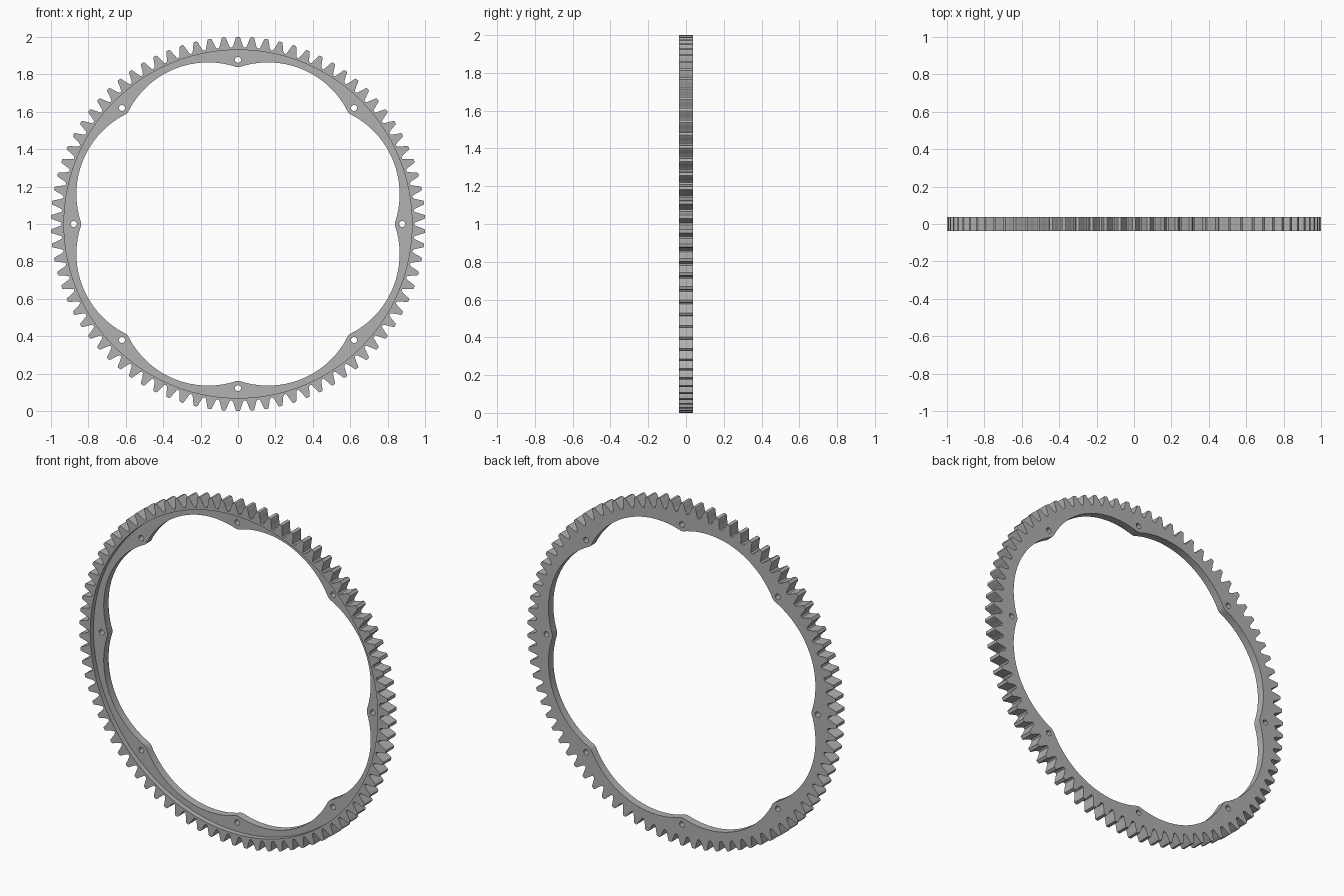
import bpy
import bmesh
from math import sin, cos, pi, radians, asin
from mathutils import Matrix

if "Cube" in bpy.data.objects:
    bpy.data.objects.remove(bpy.data.objects["Cube"], do_unlink=True)

TEETH = 82
LOBES = 8
HALF = 0.0375          # half the thickness
RECESS = 0.03          # depth of the front step
STEP_R = 0.93          # radius of the front step
CORNER_R = 0.836       # inward points that carry the bolt holes
LOBE_C, HOLE_R = 0.418, 0.877

steel = bpy.data.materials.new("grey steel")
steel.use_nodes = True
grey = (0.44, 0.44, 0.44, 1)
steel.diffuse_color = grey
steel.node_tree.nodes["Principled BSDF"].inputs["Base Color"].default_value = grey


def polar(r, a):
    # angle measured clockwise from the top
    return (r * sin(a), r * cos(a))


def circle(cx, cy, r, n):
    return [(cx + r * sin(2 * pi * i / n), cy + r * cos(2 * pi * i / n)) for i in range(n)]


def gear_outline():
    pitch = 2 * pi / TEETH
    half = [(0.11, 1.0), (0.155, 0.995), (0.25, 0.973), (0.37, 0.95), (0.43, 0.944)]
    tooth = [(-f, r) for f, r in reversed(half)] + half
    return [polar(r, (k + f) * pitch) for k in range(TEETH) for f, r in tooth]


def lobed_outline(steps=24):
    # each lobe is an arc running from one inward point to the next
    pts = []
    sector = 2 * pi / LOBES
    dx, dy = CORNER_R * sin(sector / 2), CORNER_R * cos(sector / 2) - LOBE_C
    rad = (dx * dx + dy * dy) ** 0.5
    sweep = asin(dx / rad)
    for k in range(LOBES):
        mid = (k + 0.5) * sector
        cx, cy = polar(LOBE_C, mid)
        for i in range(steps + 1):
            t = sweep * 0.98 * (2 * i / steps - 1)
            x, y = polar(rad, mid + t)
            pts.append((cx + x, cy + y))
    return pts


def extruded(name, outlines, depth):
    # fill nested outlines as one plate with holes
    curve = bpy.data.curves.new(name, "CURVE")
    curve.dimensions = "2D"
    curve.fill_mode = "BOTH"
    curve.extrude = depth
    for pts in outlines:
        s = curve.splines.new("POLY")
        s.points.add(len(pts) - 1)
        for p, (x, y) in zip(s.points, pts):
            p.co = (x, y, 0, 1)
        s.use_cyclic_u = True
    temp = bpy.data.objects.new(name + " outline", curve)
    bpy.context.collection.objects.link(temp)
    dg = bpy.context.evaluated_depsgraph_get()
    mesh = bpy.data.meshes.new_from_object(temp.evaluated_get(dg))
    bpy.data.objects.remove(temp, do_unlink=True)
    bm = bmesh.new()
    bm.from_mesh(mesh)
    bmesh.ops.remove_doubles(bm, verts=bm.verts, dist=1e-5)
    bm.transform(Matrix.Translation((0, 0, 1)) @ Matrix.Rotation(radians(90), 4, "X"))
    bmesh.ops.recalc_face_normals(bm, faces=bm.faces)
    bm.to_mesh(mesh)
    bm.free()
    mesh.materials.clear()
    mesh.materials.append(steel)
    obj = bpy.data.objects.new(name, mesh)
    bpy.context.collection.objects.link(obj)
    return obj


# toothed ring with scalloped bore and bolt holes
holes = [circle(*polar(HOLE_R, 2 * pi * k / LOBES), 0.016, 16) for k in range(LOBES)]
ring = extruded("gear_ring", [gear_outline(), lobed_outline()] + holes, HALF)

# cutter for the recessed front of the inner flange
bpy.ops.mesh.primitive_cylinder_add(vertices=160, radius=STEP_R, depth=0.2,
                                    location=(0, RECESS - HALF - 0.1, 1),
                                    rotation=(radians(90), 0, 0))
cutter = bpy.context.object
cutter.name = "recess_cutter"
cutter.data.materials.append(steel)

mod = ring.modifiers.new("front recess", "BOOLEAN")
mod.operation = "DIFFERENCE"
mod.solver = "EXACT"
mod.object = cutter

# apply the cut and drop the cutter
bpy.ops.object.select_all(action="DESELECT")
ring.select_set(True)
bpy.context.view_layer.objects.active = ring
bpy.ops.object.modifier_apply(modifier=mod.name)
bpy.data.objects.remove(cutter, do_unlink=True)
bpy.ops.object.shade_smooth_by_angle(angle=radians(25))
